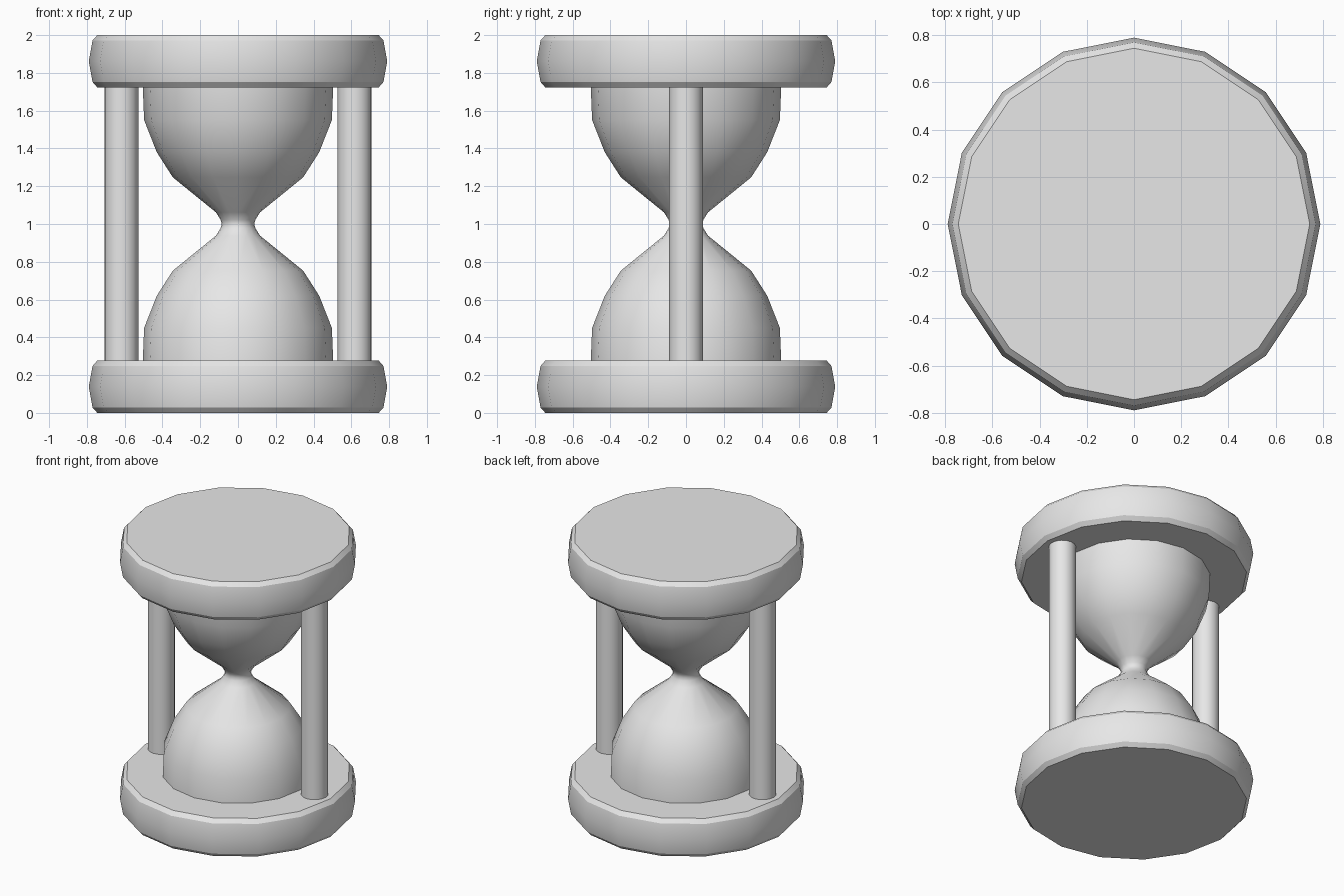
import bpy
import bmesh
from math import cos, sin, pi, radians

SIDES = 16

if "Cube" in bpy.data.objects:
    bpy.data.objects.remove(bpy.data.objects["Cube"], do_unlink=True)

# One plain grey for the whole model
grey = bpy.data.materials.new("light_grey")
grey.use_nodes = True
grey.diffuse_color = (0.8, 0.8, 0.8, 1)
grey.node_tree.nodes["Principled BSDF"].inputs["Base Color"].default_value = grey.diffuse_color


def lathe(name, profile, x=0, smooth_angle=30):
    """Turn a bottom-to-top (radius, height) profile into a closed solid."""
    bm = bmesh.new()
    rings = []
    for r, z in profile:
        angles = [2 * pi * i / SIDES for i in range(SIDES)]
        rings.append([bm.verts.new((r * cos(a), r * sin(a), z)) for a in angles])
    for low, high in zip(rings, rings[1:]):
        for i in range(SIDES):
            j = (i + 1) % SIDES
            bm.faces.new((low[i], low[j], high[j], high[i]))
    bm.faces.new(rings[0][::-1])
    bm.faces.new(rings[-1])
    mesh = bpy.data.meshes.new(name)
    bm.to_mesh(mesh)
    bm.free()
    mesh.materials.append(grey)
    obj = bpy.data.objects.new(name, mesh)
    obj.location.x = x
    bpy.context.collection.objects.link(obj)
    bpy.ops.object.select_all(action="DESELECT")
    obj.select_set(True)
    bpy.context.view_layer.objects.active = obj
    bpy.ops.object.shade_smooth_by_angle(angle=radians(smooth_angle))
    return obj


# End plates with bevelled rims and a slightly bulging side
plate = [(0.745, 0), (0.77, 0.028), (0.79, 0.138), (0.77, 0.248), (0.745, 0.277)]
lathe("bottom_plate", plate)
lathe("top_plate", [(r, 2 - z) for r, z in reversed(plate)])

# Glass: the lower bulb profile mirrored about the neck
bulb = [(0.505, 0.25), (0.497, 0.45), (0.43, 0.62), (0.345, 0.753),
        (0.117, 0.938), (0.092, 0.978)]
neck = [(0.086, 1.0)]
lathe("glass_bulbs", bulb + neck + [(r, 2 - z) for r, z in reversed(bulb)],
      smooth_angle=60)

# Two side posts
for name, x in (("left_post", 0.617), ("right_post", -0.617)):
    lathe(name, [(0.09, 0.25), (0.09, 1.75)], x)
